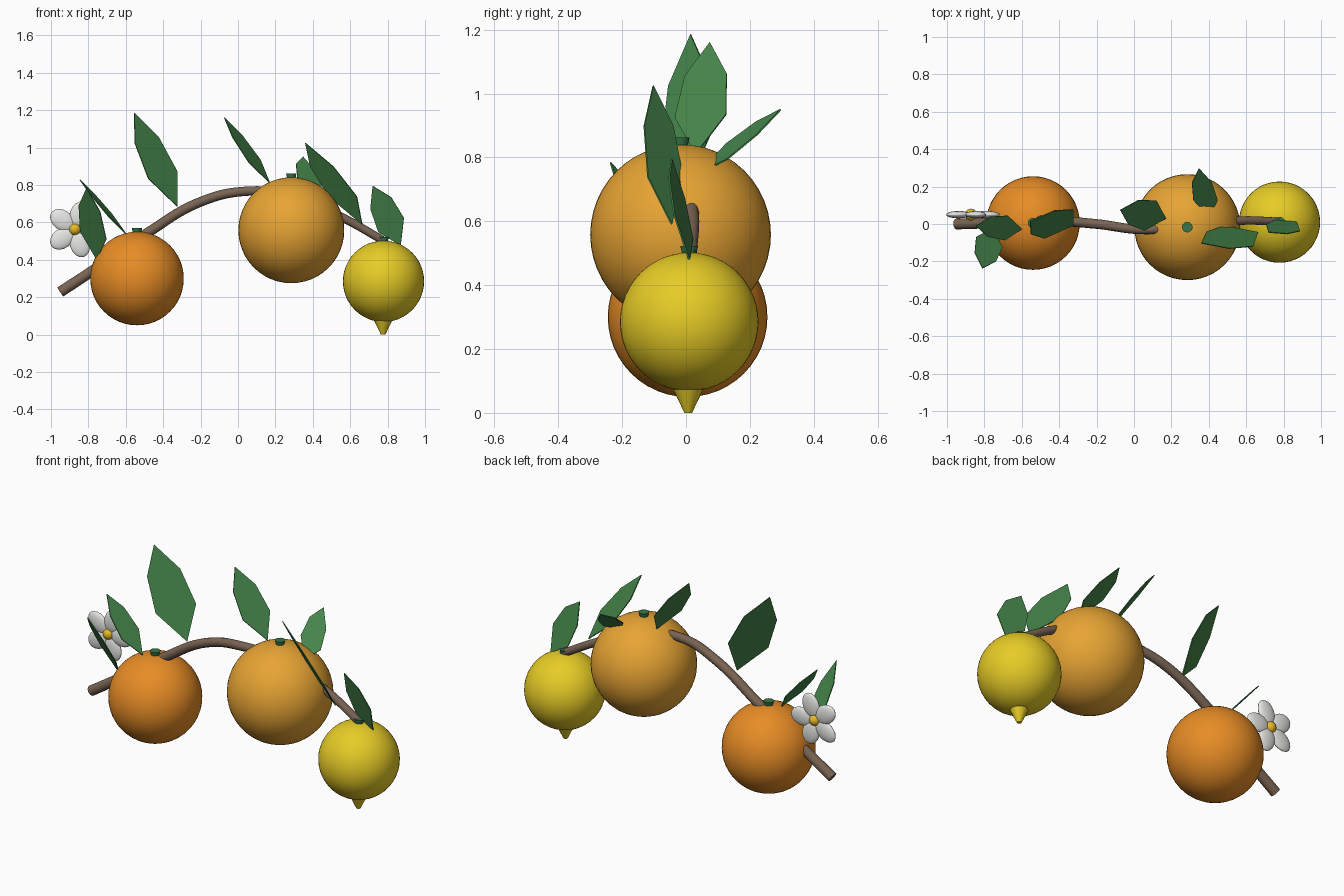
import bpy, math
from mathutils import Vector, Matrix

cube = bpy.data.objects.get("Cube")
if cube:
    bpy.data.objects.remove(cube, do_unlink=True)


def material(name, *rgb):
    m = bpy.data.materials.new(name)
    m.use_nodes = True
    m.diffuse_color = (*rgb, 1)
    m.node_tree.nodes["Principled BSDF"].inputs["Base Color"].default_value = (*rgb, 1)
    return m


ORANGE = material("orange_peel", 0.85, 0.28, 0.02)
AMBER = material("grapefruit_peel", 0.82, 0.38, 0.035)
YELLOW = material("lemon_peel", 0.82, 0.62, 0.02)
LEAF = material("leaf_green", 0.06, 0.235, 0.07)
CALYX = material("calyx_green", 0.035, 0.19, 0.065)
BARK = material("bark_brown", 0.19, 0.125, 0.085)
WHITE = material("petal_white", 0.85, 0.85, 0.83)
POLLEN = material("pollen_yellow", 0.83, 0.51, 0.02)


def finish(name, mat, smooth=True):
    ob = bpy.context.object
    ob.name = ob.data.name = name
    ob.data.materials.append(mat)
    if smooth:
        bpy.ops.object.shade_smooth_by_angle(angle=math.radians(40))
    return ob


def ball(name, mat, center, radius, segments=48):
    bpy.ops.mesh.primitive_uv_sphere_add(segments=segments, ring_count=segments // 2,
                                         radius=radius, location=center)
    return finish(name, mat)


def cone(name, mat, center, low, high, depth):
    bpy.ops.mesh.primitive_cone_add(vertices=20, radius1=low, radius2=high,
                                    depth=depth, location=center)
    return finish(name, mat)


# Fruits, each with a small calyx on top
for name, mat, center, radius in (
    ("orange", ORANGE, (-0.54, 0.005, 0.3), 0.25),
    ("grapefruit", AMBER, (0.285, -0.017, 0.558), 0.283),
    ("lemon", YELLOW, (0.778, 0.01, 0.285), 0.217),
):
    ball(name, mat, center, radius)
    top = Vector(center) + Vector((0, 0, radius + 0.008))
    cone(name + "_calyx", CALYX, top, 0.022, 0.028, 0.026)

# Pointed lemon end
cone("lemon_tip", YELLOW, (0.776, 0.007, 0.045), 0.012, 0.055, 0.09)

# Arched, tapering branch
path = [(-0.95, 0, 0.228), (-0.78, 0.005, 0.34), (-0.49, 0.02, 0.54), (-0.2, 0, 0.71),
        (0.05, -0.03, 0.767), (0.3, -0.01, 0.74), (0.57, 0.018, 0.62), (0.79, 0.012, 0.495)]
curve = bpy.data.curves.new("branch", "CURVE")
curve.dimensions = "3D"
curve.bevel_depth = 0.029
curve.bevel_resolution = 4
curve.use_fill_caps = True
spline = curve.splines.new("BEZIER")
spline.bezier_points.add(len(path) - 1)
for i, (point, co) in enumerate(zip(spline.bezier_points, path)):
    point.co = co
    point.handle_left_type = point.handle_right_type = "AUTO"
    point.radius = 1 - 0.25 * i / (len(path) - 1)
branch = bpy.data.objects.new("branch", curve)
bpy.context.collection.objects.link(branch)
curve.materials.append(BARK)


# Flat six-sided leaves: base, tip, and half-width direction
def leaf(name, base, tip, half):
    base, tip, half = Vector(base), Vector(tip), Vector(half)
    low, high = base.lerp(tip, 0.34), base.lerp(tip, 0.71)
    verts = [base, low + half, high + half * 0.82, tip, high - half * 0.82, low - half]
    mesh = bpy.data.meshes.new(name)
    mesh.from_pydata(verts, [], [(0, 1, 5), (1, 2, 4, 5), (2, 3, 4)])
    mesh.materials.append(LEAF)
    ob = bpy.data.objects.new(name, mesh)
    bpy.context.collection.objects.link(ob)
    solid = ob.modifiers.new("thickness", "SOLIDIFY")
    solid.thickness = 0.005
    solid.offset = 0


leaf("tall_leaf", (-0.325, -0.007, 0.685), (-0.555, 0.015, 1.185), (0.077, 0.077, 0.02))
leaf("middle_leaf", (0.17, 0.03, 0.81), (-0.073, 0.075, 1.16), (0.032, 0.08, 0.005))
leaf("back_leaf", (0.4, 0.04, 0.75), (0.348, 0.297, 0.95), (0.065, 0, -0.025))
leaf("front_leaf", (0.664, -0.045, 0.59), (0.36, -0.103, 1.025), (0.075, -0.055, 0))
leaf("lemon_leaf", (0.87, 0.01, 0.477), (0.72, -0.045, 0.795), (0.068, -0.029, 0.038))
leaf("orange_front_leaf", (-0.755, -0.025, 0.4), (-0.81, -0.237, 0.785), (0.07, -0.028, -0.021))
leaf("orange_top_leaf", (-0.6, -0.027, 0.54), (-0.845, -0.01, 0.827), (0.008, 0.066, 0.008))

# Five-petalled blossom
heart = Vector((-0.872, 0.05, 0.563))
for i in range(5):
    turn = Matrix.Rotation(-math.tau * i / 5, 4, "Y")
    petal = ball(f"petal_{i + 1}", WHITE, (0, 0, 0), 1, 16)
    petal.matrix_world = (Matrix.Translation(heart) @ turn @ Matrix.Translation((0.083, 0, 0))
                          @ Matrix.Diagonal((0.072, 0.02, 0.053, 1)))
ball("blossom_center", POLLEN, heart, 0.032, 20)
